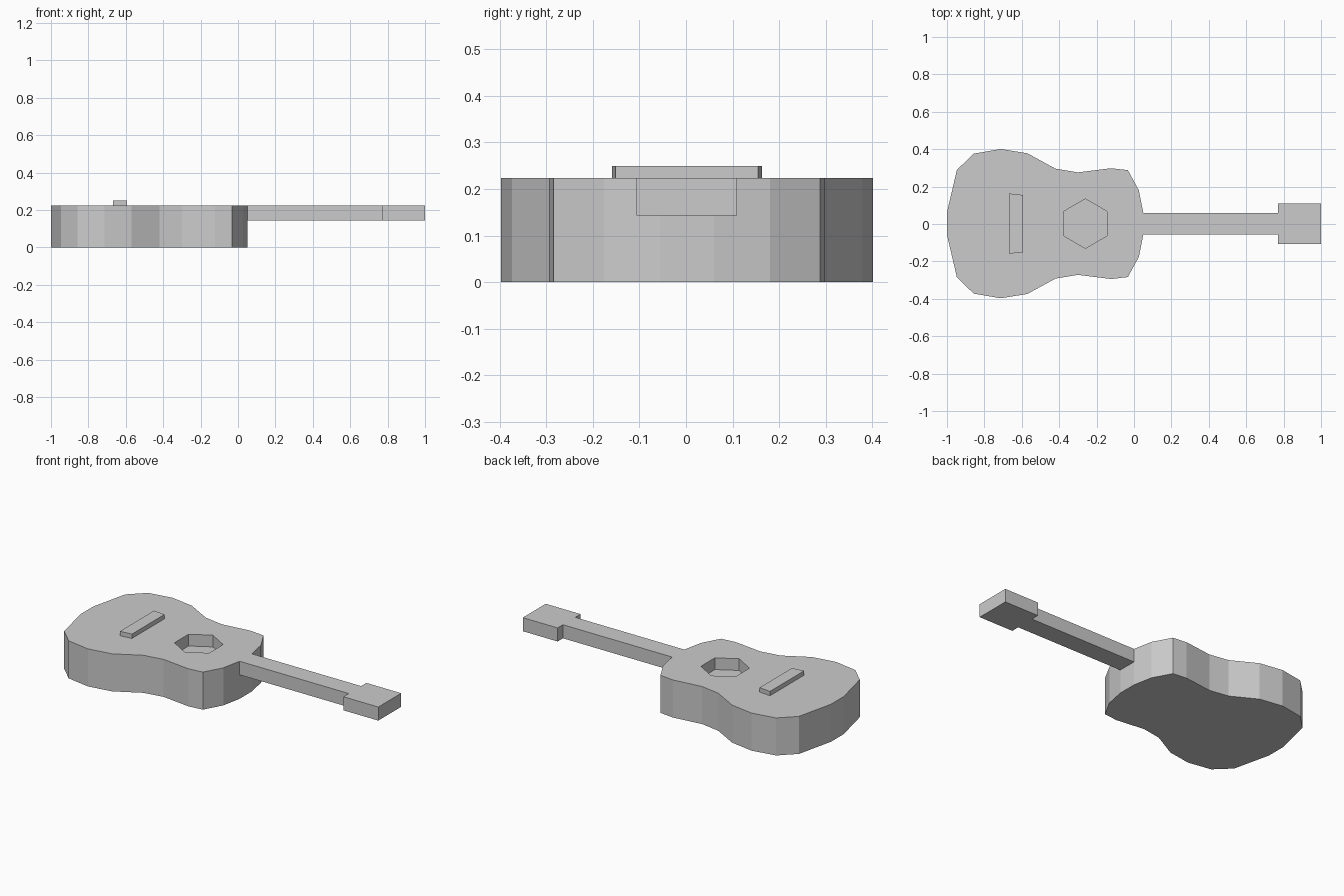
import bpy, bmesh, math

if "Cube" in bpy.data.objects:
    bpy.data.objects.remove(bpy.data.objects["Cube"])

CY = 0.002   # centre line of the instrument
TOP = 0.224  # soundboard height


def prism(name, outline, z0, z1):
    """Extrude a flat outline between two heights."""
    bm = bmesh.new()
    face = bm.faces.new([bm.verts.new((x, y + CY, z0)) for x, y in outline])
    ext = bmesh.ops.extrude_face_region(bm, geom=[face])
    for v in ext["geom"]:
        if isinstance(v, bmesh.types.BMVert):
            v.co.z = z1
    bmesh.ops.recalc_face_normals(bm, faces=bm.faces)
    me = bpy.data.meshes.new(name)
    bm.to_mesh(me)
    bm.free()
    ob = bpy.data.objects.new(name, me)
    bpy.context.collection.objects.link(ob)
    return ob


def mirrored(half):
    """Close a half outline by mirroring it across the centre line."""
    return half + [(x, -y) for x, y in reversed(half)]


# Waisted body
body = prism("body", mirrored([
    (-1.0, 0.06), (-0.947, 0.287), (-0.857, 0.374), (-0.713, 0.399),
    (-0.57, 0.376), (-0.42, 0.294), (-0.30, 0.274), (-0.122, 0.296),
    (-0.033, 0.286), (0.026, 0.178), (0.05, 0.058)]), 0, TOP)

# Six-sided sound hole recess
hole = prism("sound_hole_cutter", [
    (-0.26 + 0.132 * math.sin(math.radians(60 * i)),
     0.132 * math.cos(math.radians(60 * i))) for i in range(6)],
    TOP - 0.07, TOP + 0.1)
hole.hide_render = True
hole.hide_viewport = True
cut = body.modifiers.new("sound_hole", "BOOLEAN")
cut.operation = "DIFFERENCE"
cut.solver = "EXACT"
cut.object = hole

# Bridge, slightly narrower towards the neck
prism("bridge", mirrored([(-0.668, 0.161), (-0.594, 0.153)]), TOP - 0.005, 0.25)

# Neck and headstock in one T-shaped piece
prism("neck_and_headstock", mirrored([
    (0.05, 0.058), (0.77, 0.058), (0.77, 0.108), (1.0, 0.108)]), 0.143, TOP)
